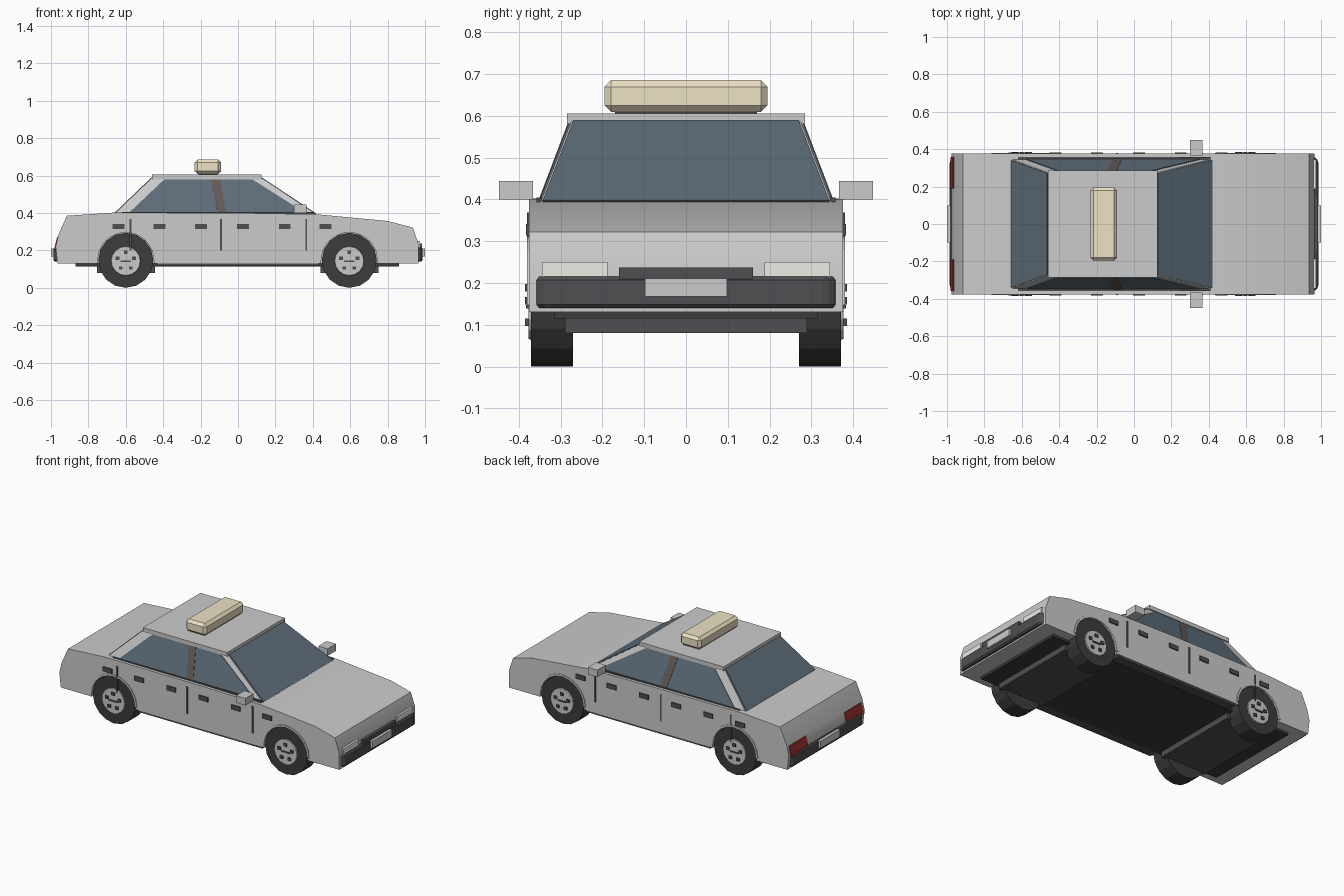
import bpy, bmesh, math
from mathutils import Vector, Matrix

if "Cube" in bpy.data.objects:
    bpy.data.objects.remove(bpy.data.objects["Cube"])


def material(name, r, g, b):
    m = bpy.data.materials.new(name)
    m.diffuse_color = (r, g, b, 1)
    m.use_nodes = True
    m.node_tree.nodes["Principled BSDF"].inputs["Base Color"].default_value = m.diffuse_color
    return m


BLACK = material("black_rubber", 0.045, 0.045, 0.045)
DARK = material("dark_trim", 0.08, 0.08, 0.085)
GLASS = material("tinted_glass", 0.11, 0.15, 0.19)
PILLAR = material("dark_pillar", 0.12, 0.10, 0.09)
RED = material("red_lens", 0.35, 0.03, 0.03)
CREAM = material("cream_lens", 0.85, 0.76, 0.56)
WHITE = material("clear_lens", 0.85, 0.85, 0.8)


def finish(name, bm, mat=None, mirror=False, bevel=0):
    bmesh.ops.recalc_face_normals(bm, faces=bm.faces)
    mesh = bpy.data.meshes.new(name)
    bm.to_mesh(mesh)
    bm.free()
    ob = bpy.data.objects.new(name, mesh)
    bpy.context.collection.objects.link(ob)
    if mat:
        mesh.materials.append(mat)
    if bevel:
        b = ob.modifiers.new("bevel", 'BEVEL')
        b.width, b.segments = bevel, 1
    if mirror:
        ob.modifiers.new("mirror", 'MIRROR').use_axis = (False, True, False)
    return ob


def add_box(bm, x0, x1, y0, y1, z0, z1):
    m = Matrix.Translation(((x0 + x1) / 2, (y0 + y1) / 2, (z0 + z1) / 2))
    m = m @ Matrix.Diagonal((x1 - x0, y1 - y0, z1 - z0, 1))
    bmesh.ops.create_cube(bm, size=1, matrix=m)


def box(name, *dims, **kw):
    bm = bmesh.new()
    add_box(bm, *dims)
    return finish(name, bm, **kw)


def extrude(bm, points, offset):
    """Solid from a planar 3D outline pushed along offset."""
    f = bm.faces.new([bm.verts.new(p) for p in points])
    r = bmesh.ops.extrude_face_region(bm, geom=[f], use_keep_orig=True)
    vs = [g for g in r['geom'] if isinstance(g, bmesh.types.BMVert)]
    bmesh.ops.translate(bm, verts=vs, vec=offset)


def add_disc(bm, x, z, r, y0, y1, sides, r2=None):
    m = Matrix.Translation((x, (y0 + y1) / 2, z)) @ Matrix.Rotation(-math.pi / 2, 4, 'X')
    bmesh.ops.create_cone(bm, cap_ends=True, segments=sides, radius1=r,
                          radius2=r if r2 is None else r2, depth=y1 - y0, matrix=m)


AXLES, WZ = (-0.60, 0.595), 0.147

# Lower body with wheel arches cut out
profile = [(-0.965, 0.13), (-0.975, 0.22), (-0.96, 0.285), (-0.915, 0.385), (-0.66, 0.402),
           (0.0, 0.40), (0.42, 0.393), (0.80, 0.357), (0.935, 0.322), (0.965, 0.235), (0.965, 0.13)]
bm = bmesh.new()
extrude(bm, [(x, -0.376, z) for x, z in profile], (0, 0.752, 0))
body = finish("body", bm)
bpy.context.view_layer.objects.active = body
body.select_set(True)
bpy.ops.object.shade_smooth_by_angle(angle=math.radians(30))
bm = bmesh.new()
for x in AXLES:
    for s in (-1, 1):
        y = sorted((s * 0.25, s * 0.45))
        add_disc(bm, x, WZ, 0.153, *y, 16)
cutter = finish("arch_cutter", bm)
cutter.hide_render = True
cutter.hide_viewport = True
cutter.display_type = 'WIRE'
cut = body.modifiers.new("arches", 'BOOLEAN')
cut.operation, cut.object, cut.solver = 'DIFFERENCE', cutter, 'EXACT'

# Cabin: tapered shell, roof slab and glass panels
bot = dict(x0=-0.66, x1=0.415, y=0.348, z=0.393)
top = dict(x0=-0.46, x1=0.125, y=0.275, z=0.585)
bm = bmesh.new()
rings = [[bm.verts.new((c[0], c[1] * d['y'], d['z']))
          for c in ((d['x0'], -1), (d['x1'], -1), (d['x1'], 1), (d['x0'], 1))] for d in (bot, top)]
bm.faces.new(rings[0])
bm.faces.new(rings[1])
for i in range(4):
    j = (i + 1) % 4
    bm.faces.new((rings[0][i], rings[0][j], rings[1][j], rings[1][i]))
finish("cabin", bm)
box("roof", -0.46, 0.125, -0.285, 0.285, 0.58, 0.605)


def side_y(z):
    t = (z - bot['z']) / (top['z'] - bot['z'])
    return bot['y'] + t * (top['y'] - bot['y'])


def side_panel(name, pts, thick, mat):
    bm = bmesh.new()
    extrude(bm, [(x, side_y(z), z) for x, z in pts], (0, thick, thick * 0.38))
    finish(name, bm, mat=mat, mirror=True)


side_panel("side_window", [(-0.58, 0.402), (0.355, 0.402), (0.07, 0.582), (-0.39, 0.582)], 0.004, GLASS)
side_panel("door_pillar", [(-0.11, 0.402), (-0.065, 0.402), (-0.095, 0.582), (-0.145, 0.582)], 0.006, PILLAR)
for name, k, d in (("windshield", 'x1', 0.004), ("rear_window", 'x0', -0.004)):
    bm = bmesh.new()
    extrude(bm, [(bot[k], -0.343, bot['z']), (bot[k], 0.343, bot['z']),
                 (top[k], 0.27, top['z']), (top[k], -0.27, top['z'])], (d, 0, abs(d)))
    finish(name, bm, mat=GLASS)
box("window_sill", -0.62, 0.41, 0.345, 0.358, 0.392, 0.404, mat=DARK, mirror=True)

# Roof sign bar and mirrors
box("light_bar_base", -0.21, -0.11, -0.17, 0.17, 0.60, 0.615, mat=DARK)
box("light_bar", -0.233, -0.09, -0.195, 0.195, 0.609, 0.685, mat=CREAM, bevel=0.016)
box("side_mirror", 0.30, 0.365, 0.366, 0.448, 0.40, 0.444, mirror=True)

# Underbody and axle housings
box("underbody", -0.87, 0.86, -0.315, 0.315, 0.115, 0.133, mat=BLACK)
bm = bmesh.new()
for x in AXLES:
    add_box(bm, x - 0.155, x + 0.155, -0.29, 0.29, 0.08, 0.132)
finish("axle_housing", bm, mat=DARK)
box("side_sill", -0.43, 0.43, 0.31, 0.372, 0.118, 0.133, mat=DARK, mirror=True)

# Door seams and side trim blocks
bm = bmesh.new()
for x in (-0.575, -0.09, 0.365):
    add_box(bm, x - 0.005, x + 0.005, 0.37, 0.38, 0.20, 0.368)
finish("door_seams", bm, mat=DARK, mirror=True)
bm = bmesh.new()
for x in (-0.64, -0.42, -0.197, 0.026, 0.25, 0.467):
    add_box(bm, x - 0.032, x + 0.032, 0.37, 0.383, 0.313, 0.341)
finish("side_trim", bm, mat=DARK, mirror=True)

# Wheels, hub caps, lugs and arch lips
tyre, hub, lugs, lip = (bmesh.new() for _ in range(4))
for x in AXLES:
    add_disc(tyre, x, WZ, 0.147, 0.27, 0.371, 16)
    add_disc(hub, x, WZ - 0.004, 0.083, 0.36, 0.377, 16, 0.077)
    for i in range(5):
        a = math.radians(90 + 72 * i)
        lx, lz = x + 0.046 * math.cos(a), WZ - 0.004 + 0.046 * math.sin(a)
        add_box(lugs, lx - 0.01, lx + 0.01, 0.37, 0.385, lz - 0.009, lz + 0.009)
    add_box(lugs, x - 0.028, x + 0.028, 0.37, 0.383, WZ - 0.008, WZ)
    for i in range(10):
        a, b = (math.radians(18 * k) for k in (i, i + 1))
        extrude(lip, [(x + r * math.cos(t), 0.365, WZ + r * math.sin(t))
                      for r, t in ((0.15, a), (0.163, a), (0.163, b), (0.15, b))], (0, 0.015, 0))
bmesh.ops.remove_doubles(lip, verts=lip.verts, dist=1e-5)
finish("tyres", tyre, mat=BLACK, mirror=True)
finish("hub_caps", hub, mirror=True)
finish("wheel_lugs", lugs, mat=DARK, mirror=True)
finish("arch_lips", lip, mirror=True)

# Bumpers, plates, grille and lamps
for end, s in (("front", 1), ("rear", -1)):
    bumper = [(0.94, -0.36), (0.968, -0.36), (0.986, -0.335), (0.986, 0.335), (0.968, 0.36), (0.94, 0.36)]
    bm = bmesh.new()
    extrude(bm, [(s * x, y, 0.14) for x, y in bumper], (0, 0, 0.075))
    finish(end + "_bumper", bm, mat=DARK, bevel=0.008)
    x = sorted((s * 0.97, s * 1.0))
    box(end + "_plate", *x, -0.098, 0.098, 0.167, 0.211)
box("grille", 0.93, 0.983, -0.16, 0.16, 0.205, 0.237, mat=DARK)
box("headlights", 0.93, 0.972, 0.188, 0.345, 0.213, 0.25, mat=WHITE, mirror=True)
bm = bmesh.new()
extrude(bm, [(-0.94, 0.19, 0.205), (-0.981, 0.19, 0.205), (-0.979, 0.19, 0.225),
             (-0.967, 0.19, 0.272), (-0.94, 0.19, 0.272)], (0, 0.168, 0))
finish("tail_lights", bm, mat=RED, mirror=True)
